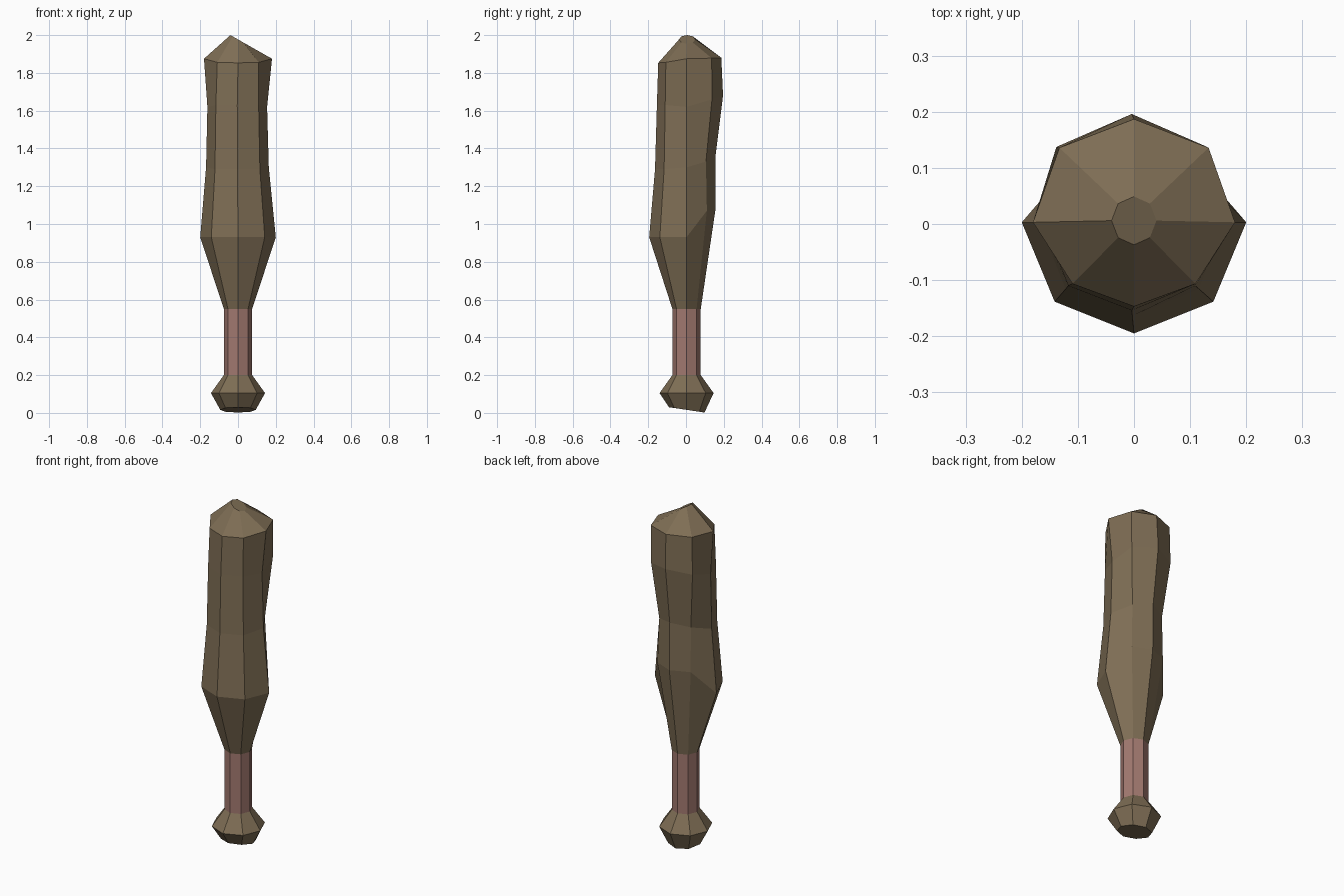
import bpy, bmesh, math

if "Cube" in bpy.data.objects:
    bpy.data.objects.remove(bpy.data.objects["Cube"])

def material(name, color):
    m = bpy.data.materials.new(name)
    m.diffuse_color = (*color, 1)
    m.use_nodes = True
    m.node_tree.nodes["Principled BSDF"].inputs["Base Color"].default_value = m.diffuse_color
    return m

wood = material("wood", (0.21, 0.155, 0.09))
leather = material("leather", (0.36, 0.19, 0.16))

def ring(radii, heights, dx=0.0, cy=0.003):
    """Eight points; radii and heights run front, front diagonal, side, back diagonal, back."""
    pts = []
    for i in range(8):
        k = i if i <= 4 else 8 - i
        a = math.radians(-90 + 45 * i)
        pts.append((dx + radii[k] * math.cos(a), cy + radii[k] * math.sin(a), heights[k]))
    return pts

def even(r, z):
    return ring([r] * 5, [z] * 5)

def loft(name, rings, mat, cap_bottom=False, cap_top=False):
    bm = bmesh.new()
    loops = [[bm.verts.new(p) for p in r] for r in rings]
    for lo, hi in zip(loops, loops[1:]):
        for i in range(8):
            j = (i + 1) % 8
            bm.faces.new((lo[i], lo[j], hi[j], hi[i]))
    if cap_bottom:
        bm.faces.new(loops[0][::-1])
    if cap_top:
        bm.faces.new(loops[-1])
    mesh = bpy.data.meshes.new(name)
    bm.to_mesh(mesh)
    bm.free()
    mesh.materials.append(mat)
    ob = bpy.data.objects.new(name, mesh)
    bpy.context.collection.objects.link(ob)
    return ob

# Pommel with a slanted underside
loft("pommel", [
    ring([0.094] * 5, [0.03, 0.027, 0.016, 0.006, 0.002], cy=0.004),
    even(0.143, 0.105),
    even(0.075, 0.2)], wood, cap_bottom=True)

# Wrapped grip
loft("grip", [even(0.075, 0.2), even(0.075, 0.55)], leather)

# Uneven club head, with a dented back
tip = [(0.04 * math.cos(a), 0.006 + 0.043 * math.sin(a), 1.977 - 0.023 * math.cos(a))
       for a in (math.radians(-90 + 45 * i) for i in range(8))]
loft("club_head", [
    even(0.075, 0.55),
    ring([0.198, 0.2, 0.2, 0.152, 0.152], [0.93, 0.93, 0.93, 1.07, 1.07]),
    ring([0.167, 0.168, 0.166, 0.145, 0.152], [1.29, 1.29, 1.3, 1.33, 1.35], dx=-0.003),
    ring([0.157, 0.16, 0.158, 0.19, 0.193], [1.63, 1.63, 1.62, 1.66, 1.68], dx=-0.004),
    ring([0.15, 0.155, 0.18, 0.188, 0.184], [1.853, 1.856, 1.875, 1.878, 1.88]),
    tip], wood, cap_top=True)
